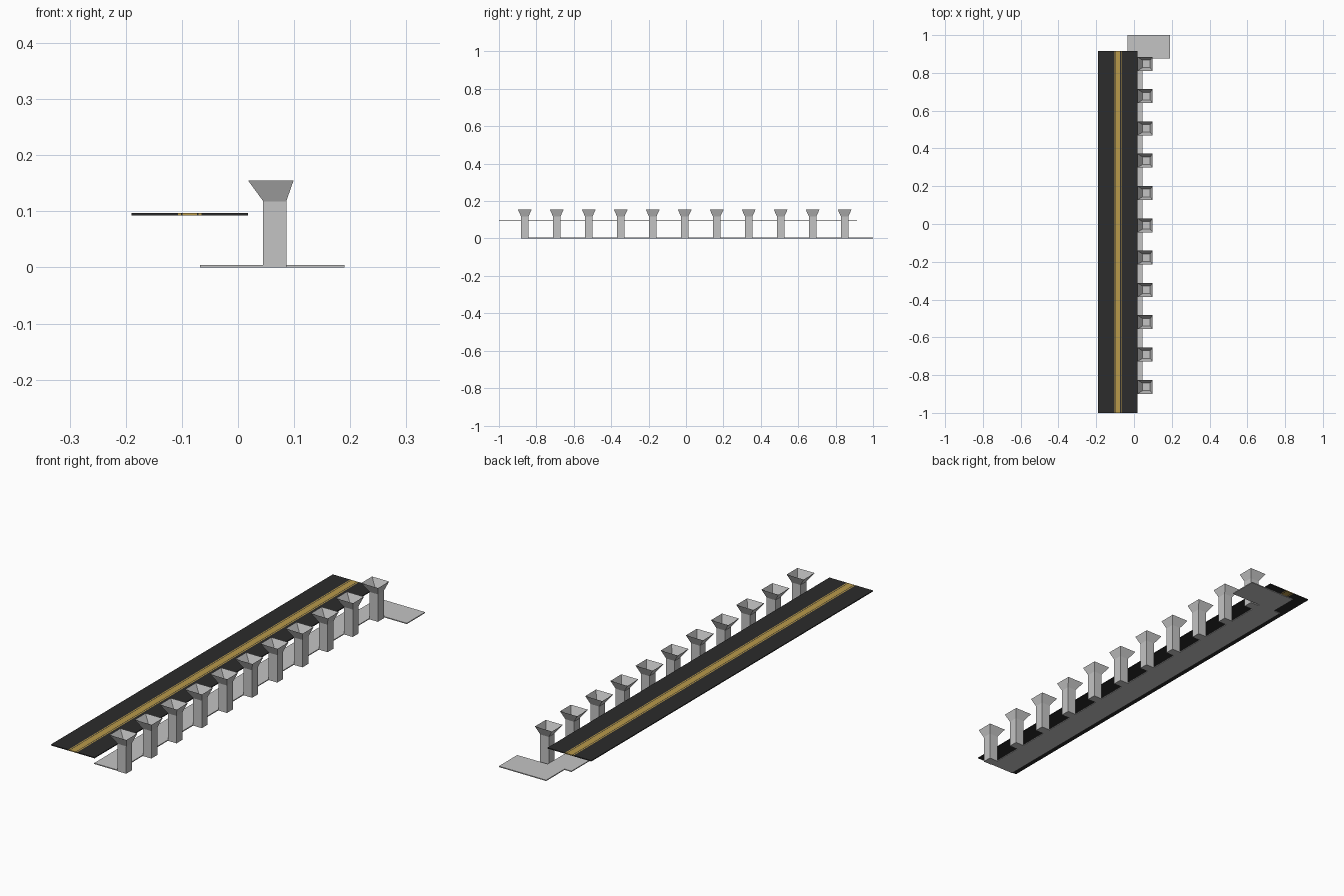
import bpy

if "Cube" in bpy.data.objects:
    bpy.data.objects.remove(bpy.data.objects["Cube"])


def mat(name, rgb):
    m = bpy.data.materials.new(name)
    m.diffuse_color = (*rgb, 1)
    m.use_nodes = True
    m.node_tree.nodes["Principled BSDF"].inputs["Base Color"].default_value = m.diffuse_color
    return m


GREY = mat("concrete grey", (0.55, 0.55, 0.55))
ASPHALT = mat("asphalt", (0.025, 0.025, 0.025))
GOLD = mat("line yellow", (0.48, 0.32, 0.07))


def make(name, verts, faces, mats, idx=None):
    me = bpy.data.meshes.new(name)
    me.from_pydata(verts, [], faces)
    for m in mats:
        me.materials.append(m)
    if idx:
        for p, i in zip(me.polygons, idx):
            p.material_index = i
    ob = bpy.data.objects.new(name, me)
    bpy.context.collection.objects.link(ob)
    return ob


def prism(name, outline, z0, z1, m):
    n = len(outline)
    v = [(x, y, z) for z in (z0, z1) for x, y in outline]
    f = [tuple(reversed(range(n))), tuple(range(n, 2 * n))]
    f += [(i, (i + 1) % n, n + (i + 1) % n, n + i) for i in range(n)]
    return make(name, v, f, [m])


def rect(x0, x1, y0, y1):
    return [(x0, y0), (x1, y0), (x1, y1), (x0, y1)]


# Road deck: bands across its width, painted lines running full length
xs = [-0.19, -0.107, -0.102, -0.099, -0.073, -0.070, -0.065, 0.018]
v, f, idx = [], [], []
for x in xs:
    v += [(x, -1, 0.093), (x, 0.915, 0.093), (x, 0.915, 0.097), (x, -1, 0.097)]
for i in range(len(xs) - 1):
    a, b = 4 * i, 4 * i + 4
    f += [(a + k, a + (k + 1) % 4, b + (k + 1) % 4, b + k) for k in range(4)]
    # end faces of each band share its colour
    idx += [i % 2] * 4
e = 4 * (len(xs) - 1)
f += [(3, 2, 1, 0), (e, e + 1, e + 2, e + 3)]
idx += [0, 0]
make("road_deck", v, f, [ASPHALT, GOLD], idx)

# Ground slab with wider landing at the back end
prism("ground_slab", [(-0.068, -0.88), (0.045, -0.88), (0.045, 0.875), (0.19, 0.875),
                      (0.19, 1.0), (-0.035, 1.0), (-0.035, 0.875), (-0.068, 0.875)],
      0, 0.004, GREY)

# Columns with open flared capitals
for n in range(11):
    y = -0.862 + 0.171 * n
    lo = rect(0.045, 0.086, y - 0.02, y + 0.02)
    hi = rect(0.018, 0.099, y - 0.037, y + 0.037)
    prism(f"column_{n + 1}", lo, 0, 0.118, GREY)
    v = [(*p, 0.118) for p in lo] + [(*p, 0.155) for p in hi]
    make(f"capital_{n + 1}", v,
         [(i, (i + 1) % 4, 4 + (i + 1) % 4, 4 + i) for i in range(4)], [GREY])
